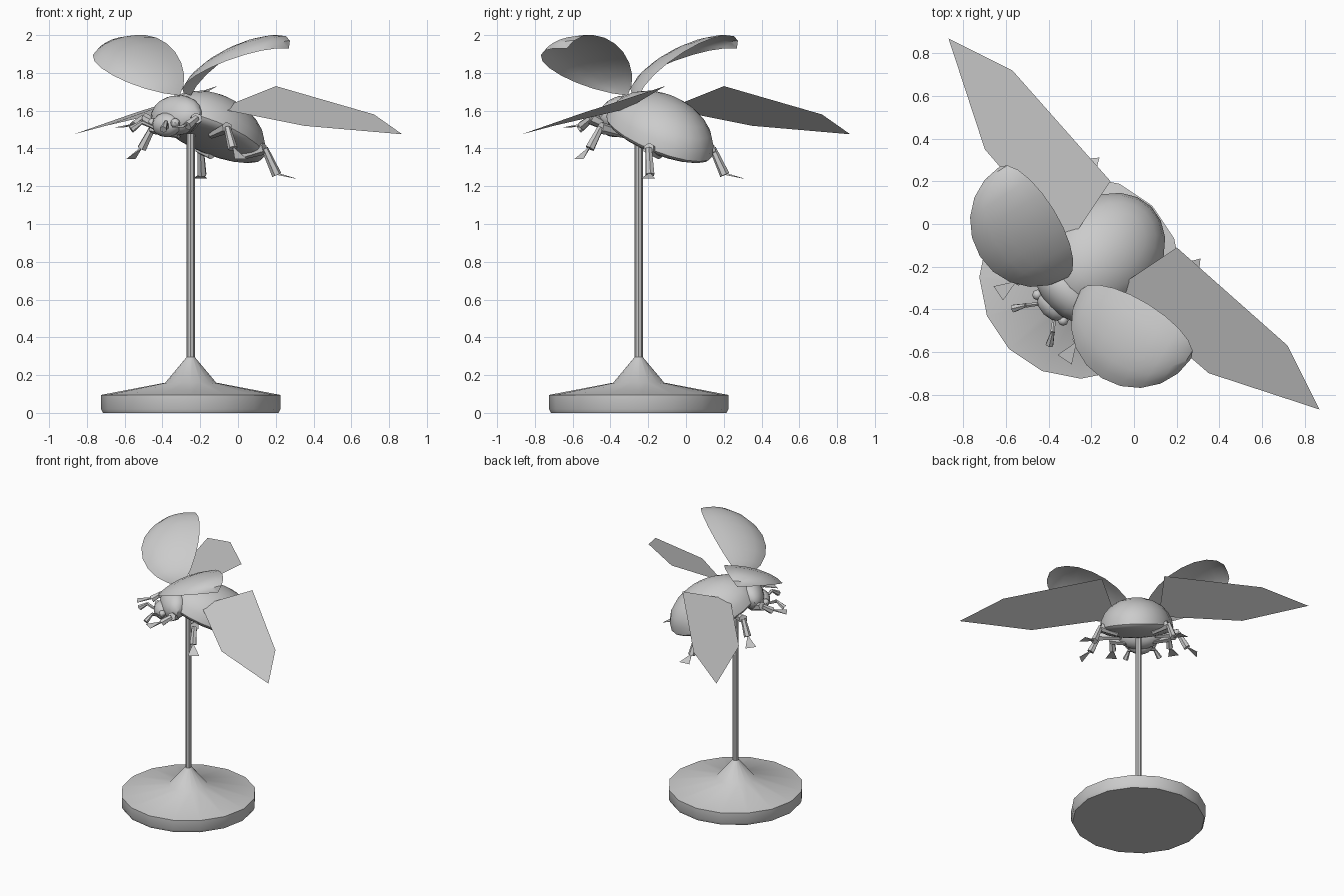
import bpy, bmesh, math
from mathutils import Vector, Matrix

if "Cube" in bpy.data.objects:
    bpy.data.objects.remove(bpy.data.objects["Cube"])

TURN = Matrix.Rotation(math.radians(-45), 4, 'Z')   # the insect faces the -x -y corner
grey = bpy.data.materials.new("plain grey")
grey.diffuse_color = (0.6, 0.6, 0.6, 1)
grey.use_nodes = True
grey.node_tree.nodes["Principled BSDF"].inputs["Base Color"].default_value = grey.diffuse_color


def finish(name, bm, mirror=False, smooth=40):
    if mirror:
        dup = bmesh.ops.duplicate(bm, geom=bm.verts[:] + bm.edges[:] + bm.faces[:])["geom"]
        for v in (g for g in dup if isinstance(g, bmesh.types.BMVert)):
            v.co.x = -v.co.x
        bmesh.ops.reverse_faces(bm, faces=[g for g in dup if isinstance(g, bmesh.types.BMFace)])
    me = bpy.data.meshes.new(name)
    bm.to_mesh(me)
    bm.free()
    me.transform(TURN)
    me.materials.append(grey)
    ob = bpy.data.objects.new(name, me)
    bpy.context.collection.objects.link(ob)
    if smooth:
        bpy.ops.object.select_all(action='DESELECT')
        ob.select_set(True)
        bpy.context.view_layer.objects.active = ob
        bpy.ops.object.shade_smooth_by_angle(angle=math.radians(smooth))
    return ob


def lathe(name, profile, sides, y):
    bm = bmesh.new()
    rings = [[bm.verts.new((r * math.cos(2 * math.pi * i / sides),
                            y + r * math.sin(2 * math.pi * i / sides), z))
              for i in range(sides)] for r, z in profile]
    for a, b in zip(rings, rings[1:]):
        for i in range(sides):
            j = (i + 1) % sides
            bm.faces.new((a[i], a[j], b[j], b[i]))
    bm.faces.new(rings[0][::-1])
    bm.faces.new(rings[-1])
    return finish(name, bm)


def add_ball(bm, centre, radii, tilt=0, seg=16, rings=10, below=None):
    m = Matrix.Translation(centre) @ Matrix.Rotation(math.radians(tilt), 4, 'X')
    vs = bmesh.ops.create_uvsphere(bm, u_segments=seg, v_segments=rings, radius=1)["verts"]
    for v in vs:
        h = radii[2] if v.co.z > 0 or below is None else below
        v.co = m @ Vector((v.co.x * radii[0], v.co.y * radii[1], v.co.z * h))


def add_limb(bm, a, b, r1, r2, sides=6):
    a, b = Vector(a), Vector(b)
    m = Matrix.Translation((a + b) / 2) @ (b - a).to_track_quat('Z', 'Y').to_matrix().to_4x4()
    bmesh.ops.create_cone(bm, cap_ends=True, segments=sides, radius1=r1, radius2=r2,
                          depth=(b - a).length, matrix=m)


def add_foot(bm, a, b, width):
    # flat flared triangle, narrow at the ankle
    a, b = Vector(a), Vector(b)
    side = (b - a).cross(Vector((0, 0, 1))).normalized() * width / 2
    lift = Vector((0, 0, 0.012))
    low = [bm.verts.new(p) for p in (a, b + side, b - side)]
    top = bm.verts.new(a + lift)
    bm.faces.new(low)
    for i in range(3):
        bm.faces.new((low[i], top, low[(i + 1) % 3])) if i == 1 else None
    bm.faces.new((low[0], low[1], top))
    bm.faces.new((low[2], low[0], top))
    bmesh.ops.recalc_face_normals(bm, faces=bm.faces[:])


# Stand
CY = -0.354
lathe("stand_base", [(0.465, 0), (0.475, 0.02), (0.475, 0.095), (0.135, 0.16), (0.022, 0.295)], 16, CY)
lathe("stand_pole", [(0.022, 0.28), (0.022, 1.48)], 8, CY)

# Abdomen: tilted dome with a shallow belly
bm = bmesh.new()
add_ball(bm, (0, -0.2, 1.465), (0.26, 0.33, 0.22), -24, 20, 12, 0.055)
finish("abdomen", bm)

# Thorax shield, head and eyes
bm = bmesh.new()
add_ball(bm, (0, -0.46, 1.575), (0.17, 0.09, 0.11), -24)
finish("thorax", bm)
bm = bmesh.new()
add_ball(bm, (0, -0.535, 1.525), (0.09, 0.065, 0.065), -10, 12, 8)
finish("head", bm)
bm = bmesh.new()
add_ball(bm, (0.085, -0.555, 1.535), (0.025, 0.025, 0.025), 0, 8, 6)
finish("eyes", bm, True)

# Antennae
bm = bmesh.new()
add_limb(bm, (0.05, -0.58, 1.51), (0.09, -0.63, 1.54), 0.009, 0.012)
add_limb(bm, (0.09, -0.63, 1.54), (0.12, -0.68, 1.50), 0.010, 0.020)
finish("antennae", bm, True)

# Legs: hip, knee, ankle, toe
LEGS = {
    "front_legs": ((0.09, -0.45, 1.50), (0.20, -0.51, 1.56), (0.20, -0.58, 1.52), (0.22, -0.68, 1.51)),
    "middle_legs": ((0.12, -0.32, 1.47), (0.28, -0.36, 1.51), (0.34, -0.38, 1.40), (0.41, -0.39, 1.345)),
    "hind_legs": ((0.12, -0.08, 1.36), (0.24, -0.04, 1.40), (0.28, 0.01, 1.26), (0.36, 0.075, 1.24)),
}
for name, (hip, knee, ankle, toe) in LEGS.items():
    bm = bmesh.new()
    add_limb(bm, hip, knee, 0.018, 0.032)
    add_limb(bm, knee, ankle, 0.018, 0.026)
    add_foot(bm, ankle, toe, 0.08)
    finish(name, bm, True)

# Raised wing cases: quarter-ellipsoid shells
M, U = Vector((0.339, -0.325, 1.805)), Vector((0.297, 0.07, 0.125))
W, D = Vector((0.065, -0.293, 0.02)), Vector((-0.024, 0.107, 0.15))
bm = bmesh.new()
NU, NV = 10, 6
grid = [[bm.verts.new(M - U * math.cos(math.pi * i / NU) + math.sin(math.pi * i / NU)
                      * (W * math.cos(math.pi / 2 * j / NV) + D * math.sin(math.pi / 2 * j / NV)))
         for j in range(NV + 1)] for i in range(NU + 1)]
for i in range(NU):
    for j in range(NV):
        bm.faces.new((grid[i][j], grid[i + 1][j], grid[i + 1][j + 1], grid[i][j + 1]))
bmesh.ops.remove_doubles(bm, verts=bm.verts[:], dist=1e-4)
finish("wing_cases", bm, True)

# Flat hind wings
bm = bmesh.new()
bm.faces.new([bm.verts.new(p) for p in ((0.15, -0.29, 1.61), (0.742, -0.247, 1.52), (1.23, 0, 1.475),
                                        (0.912, 0.106, 1.58), (0.22, 0.064, 1.73))])
finish("hind_wings", bm, True, 0)
